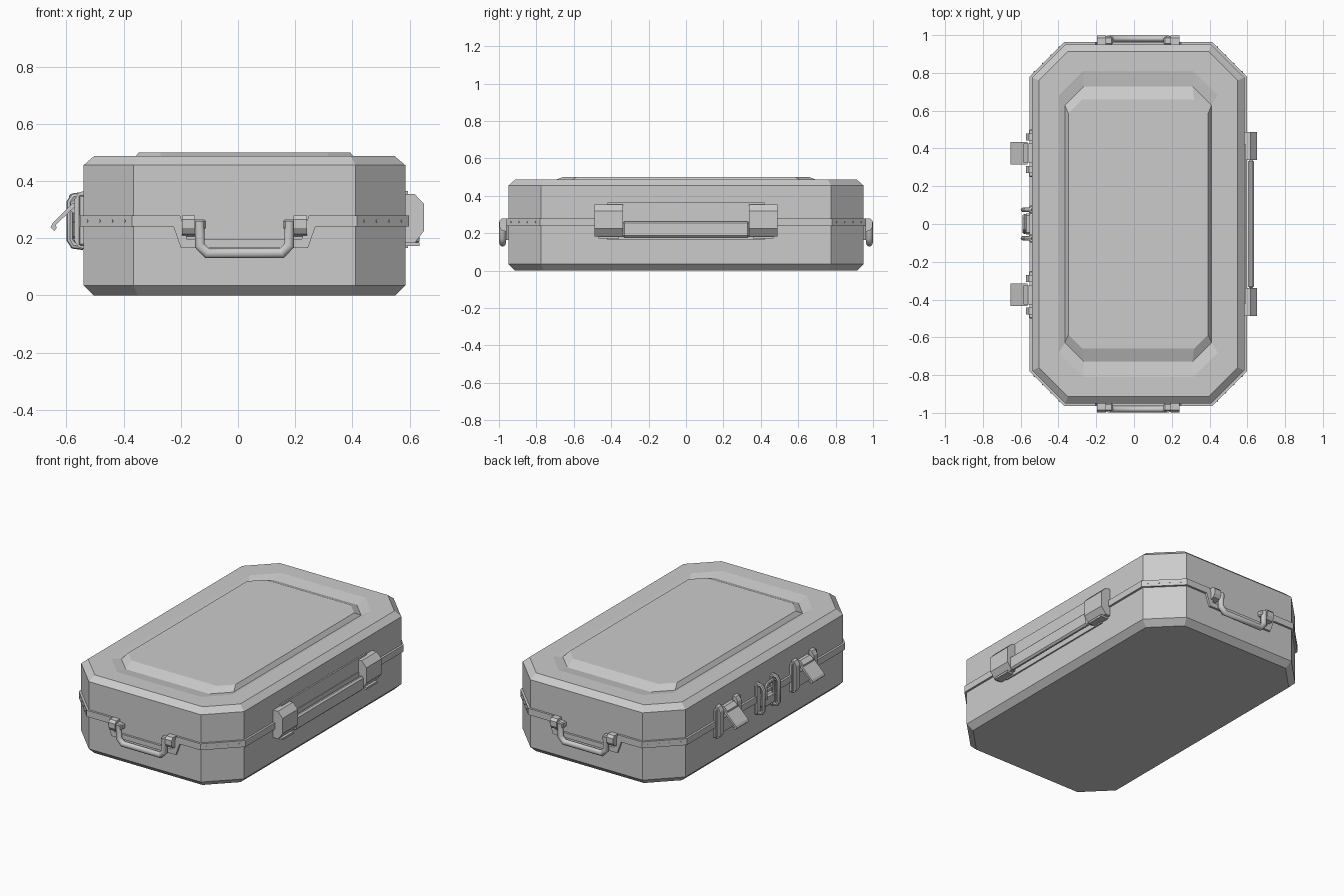
import bpy, bmesh, math
from mathutils import Vector

if "Cube" in bpy.data.objects:
    bpy.data.objects.remove(bpy.data.objects["Cube"])

CX = 0.0225                     # case centre in x
HX, HY, CUT = 0.5625, 0.95, 0.175


def finish(name, bm):
    bmesh.ops.remove_doubles(bm, verts=bm.verts, dist=1e-5)
    bmesh.ops.recalc_face_normals(bm, faces=bm.faces)
    me = bpy.data.meshes.new(name)
    bm.to_mesh(me)
    bm.free()
    ob = bpy.data.objects.new(name, me)
    bpy.context.collection.objects.link(ob)
    return ob


def octagon(hx, hy, c, z):
    return [(CX + x, y, z) for x, y in (
        (hx, hy - c), (hx - c, hy), (c - hx, hy), (-hx, hy - c),
        (-hx, c - hy), (c - hx, -hy), (hx - c, -hy), (hx, c - hy))]


def inset(d, z):
    return octagon(HX - d, HY - d, CUT - 0.586 * d, z)


def loft(name, loops, cap_first=False, cap_last=False):
    bm = bmesh.new()
    rings = [[bm.verts.new(p) for p in lp] for lp in loops]
    for a, b in zip(rings, rings[1:]):
        n = len(a)
        for i in range(n):
            bm.faces.new((a[i], a[(i + 1) % n], b[(i + 1) % n], b[i]))
    if cap_first:
        bm.faces.new(rings[0])
    if cap_last:
        bm.faces.new(rings[-1])
    return finish(name, bm)


def prism(name, prof, lo, hi, axis='Y', taper=0.0):
    """Extrude a profile: axis Y uses (x, z); axis X uses (y, z)."""
    def at(p, t):
        return (p[0], t, p[1]) if axis == 'Y' else (t, p[0], p[1])
    return loft(name, [[at(p, lo) for p in prof], [at(p, hi) for p in prof]], True, True)


def box(name, x0, x1, y0, y1, z0, z1, bevel=0.0):
    ob = prism(name, [(x0, z0), (x1, z0), (x1, z1), (x0, z1)], y0, y1)
    if bevel:
        m = ob.modifiers.new("bevel", 'BEVEL')
        m.width, m.segments = bevel, 1
    return ob


def tube(name, pts, r, sides=10):
    """Mitred round bar through points lying in one plane."""
    pts = [Vector(p) for p in pts]
    flat = (pts[1] - pts[0]).cross(pts[2] - pts[1]).normalized()
    loops = []
    for i, p in enumerate(pts):
        d0 = (p - pts[i - 1]).normalized() if i else (pts[1] - p).normalized()
        d1 = (pts[i + 1] - p).normalized() if i < len(pts) - 1 else d0
        t = (d0 + d1).normalized()
        side = flat.cross(t) / max(t.dot(d0), 0.3)
        loops.append([p + r * (math.cos(a) * flat + math.sin(a) * side)
                      for a in (2 * math.pi * k / sides for k in range(sides))])
    ob = loft(name, loops, True, True)
    bpy.context.view_layer.objects.active = ob
    ob.select_set(True)
    bpy.ops.object.shade_smooth_by_angle(angle=math.radians(40))
    ob.select_set(False)
    return ob


# Lower shell and lid with grooved, raised top panel
loft("case_base", [inset(0.035, 0), inset(0, 0.035), inset(0, 0.26)], cap_first=True)
loft("case_lid", [inset(0, 0.26), inset(0, 0.455), inset(0.037, 0.487),
                  octagon(0.42, 0.81, 0.13, 0.487),
                  octagon(0.388, 0.728, 0.10, 0.474),
                  octagon(0.37, 0.66, 0.075, 0.500)], cap_last=True)

# Rim around the seam, dipping under the end handles
bm = bmesh.new()
P = 0.013
# stations: x low, x high, y, z low, z high, outward direction
st = [(0, 0, HY, .165, .195, (0, 1)),
      (.222, .200, HY, .165, .195, (0, 1)),
      (.248, .225, HY, .24, .28, (0, 1)),
      (HX - CUT, HX - CUT, HY, .24, .28, (.414, 1)),
      (HX, HX, HY - CUT, .24, .28, (1, .414)),
      (HX, HX, 0, .24, .28, (1, 0))]
for sx in (1, -1):
    for sy in (1, -1):
        rows = []
        for xl, xh, y, zl, zh, (nx, ny) in st:
            rows.append([bm.verts.new((CX + sx * (x + P * o * nx), sy * (y + P * o * ny), z))
                         for x, z, o in ((xl, zl, 0), (xl, zl, 1), (xh, zh, 1), (xh, zh, 0))])
        for a, b in zip(rows, rows[1:]):
            for i in range(3):
                bm.faces.new((a[i], b[i], b[i + 1], a[i + 1]))
finish("seam_rim", bm)

# Small rivets on the rim at the cut corners
for sx in (1, -1):
    for sy in (1, -1):
        for k in range(4):
            t = (k + 0.5) / 4
            d = P * 0.707
            p = (CX + sx * (HX - CUT * t + d), sy * (HY - CUT * (1 - t) + d), 0.26)
            bpy.ops.mesh.primitive_cylinder_add(
                vertices=6, radius=0.005, depth=0.006, location=p,
                rotation=(math.pi / 2, 0, math.atan2(sy, sx) + math.pi / 2))
            bpy.context.object.name = "rim_rivet"
            bpy.context.object.select_set(False)

# End handles: round bar and two lugs each
for s, end in ((-1, "front"), (1, "back")):
    y = s * 0.981
    tube(end + "_handle", [(CX + x, y, z) for x, z in (
        (-.157, .26), (-.157, .175), (-.130, .147), (.130, .147), (.157, .175), (.157, .26))], 0.0175)
    for m in (-1, 1):
        x0, x1 = sorted((CX + m * 0.172, CX + m * 0.218))
        prism(end + "_handle_lug",
              [(s * .945, .205), (s * .985, .215), (s * .998, .235),
               (s * .998, .265), (s * .985, .28), (s * .945, .28)], x0, x1, 'X')
        xa, xb = sorted((CX + m * 0.135, CX + m * 0.20))
        box(end + "_handle_pin", xa, xb, min(s * .95, s * .99), max(s * .95, s * .99), .23, .265, .006)

# Carry handle on the right side
for m in (-1, 1):
    y0, y1 = sorted((m * 0.338, m * 0.488))
    prism("carry_handle_lug", [(.58, .355), (.617, .355), (.65, .32), (.65, .225),
                               (.618, .183), (.58, .183)], y0, y1)
    box("carry_handle_foot", .58, .635, y0 + .02, y1 - .02, .172, .184)
box("carry_handle_grip", .604, .634, -.34, .34, .178, .264, .01)
box("carry_handle_plate", .583, .594, -.42, .42, .165, .365)

# Latches on the left side: cheeks, core and tilted lever
for c in (-0.375, 0.375):
    for m in (-1, 1):
        y0, y1 = sorted((c + m * 0.068, c + m * 0.105))
        prism("latch_cheek", [(-.535, .365), (-.557, .36), (-.572, .335), (-.572, .19),
                              (-.557, .168), (-.535, .162)], y0, y1)
        ya, yb = sorted((c + m * 0.10, c + m * 0.125))
        box("latch_flange", -.556, -.535, ya, yb, .175, .35, .004)
    prism("latch_core", [(-.535, .345), (-.56, .345), (-.585, .325), (-.585, .295),
                         (-.56, .275), (-.56, .19), (-.535, .18)], c - .05, c + .05)
    prism("latch_lever", [(-.565, .325), (-.578, .322), (-.648, .252), (-.655, .238),
                          (-.642, .225), (-.634, .236), (-.637, .247), (-.57, .31)], c - .06, c + .06)

# Central clasp: two staples, block and loop
for m in (-1, 1):
    tube("clasp_staple", [(x, m * .075, z) for x, z in (
        (-.54, .17), (-.575, .175), (-.588, .195), (-.588, .325), (-.575, .345), (-.54, .35))], 0.012, 8)
    y0, y1 = sorted((m * .055, m * .098))
    box("clasp_pad", -.556, -.535, y0, y1, .165, .355, .006)
box("clasp_block", -.58, -.535, -.055, .055, .195, .265, .01)
tube("clasp_loop", [(-.58, y, z) for y, z in (
    (-.042, .25), (-.042, .325), (-.025, .345), (.025, .345), (.042, .325), (.042, .25))], 0.011, 8)
